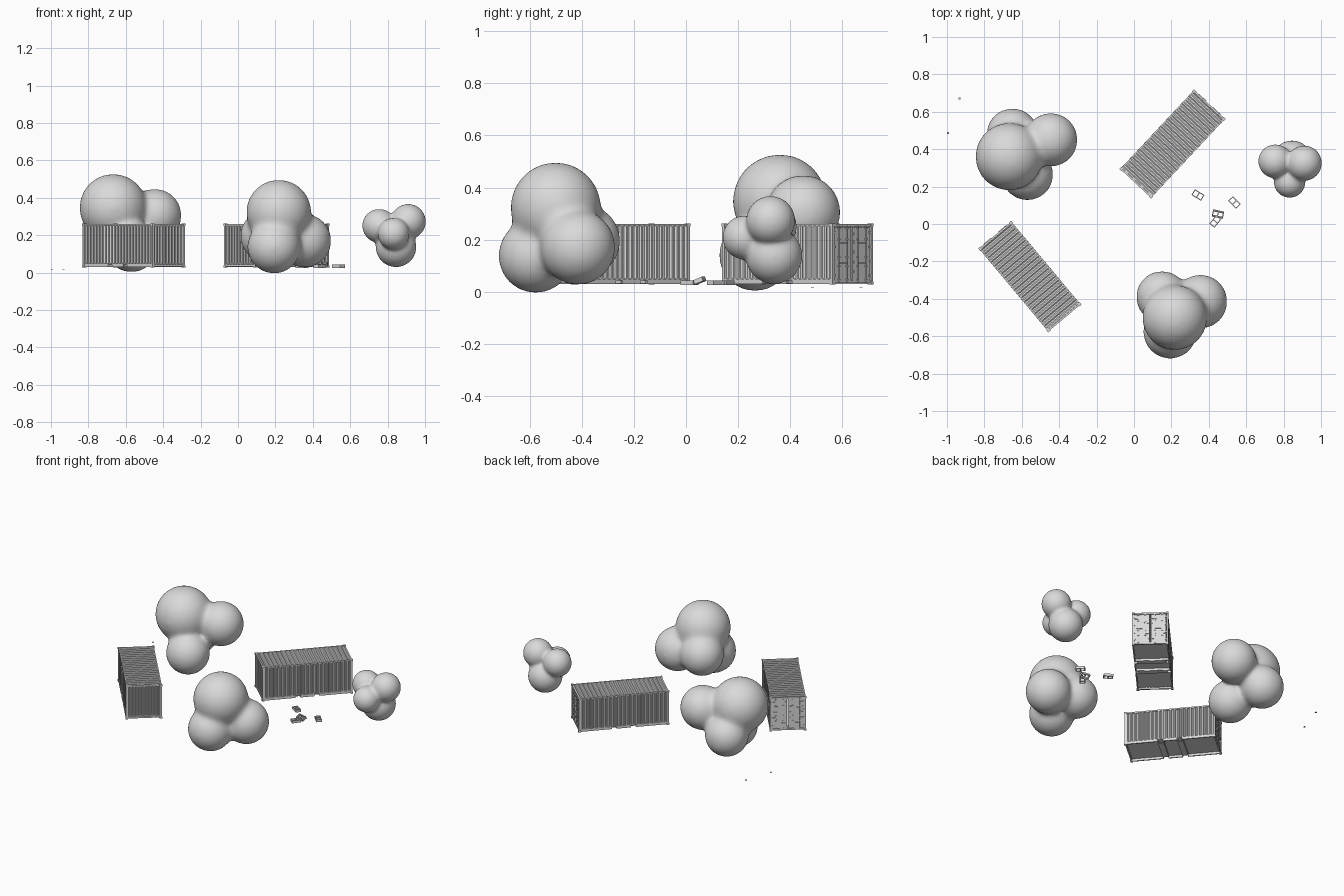
import bpy, bmesh
from math import radians
from mathutils import Matrix, Vector

cube = bpy.data.objects.get("Cube")
if cube:
    bpy.data.objects.remove(cube)

# One plain grey for everything
grey = bpy.data.materials.new("plain_grey")
grey.use_nodes = True
colour = (0.7, 0.7, 0.7, 1)
grey.diffuse_color = colour
grey.node_tree.nodes["Principled BSDF"].inputs["Base Color"].default_value = colour


def finish(name, bm):
    mesh = bpy.data.meshes.new(name)
    bm.to_mesh(mesh)
    bm.free()
    mesh.materials.append(grey)
    return mesh


def place(name, mesh, matrix=Matrix()):
    obj = bpy.data.objects.new(name, mesh)
    bpy.context.scene.collection.objects.link(obj)
    obj.matrix_world = matrix
    return obj


def add_box(bm, centre, size):
    matrix = Matrix.Translation(centre) @ Matrix.Diagonal((*size, 1))
    bmesh.ops.create_cube(bm, size=1, matrix=matrix)


def corrugate(bm, matrix, length, height, ribs, depth):
    """Trapezoid-ribbed sheet facing local -y, ribs running along local z."""
    pitch = length / ribs
    profile = []
    for rib in range(ribs):
        for step, inset in ((0, 0), (0.3, 0), (0.5, depth), (0.8, depth)):
            profile.append(((rib + step) * pitch - length / 2, inset))
    profile.append((length / 2, 0))
    low, high = [[bm.verts.new(matrix @ Vector((u, d, z))) for u, d in profile]
                 for z in (-height / 2, height / 2)]
    for i in range(len(profile) - 1):
        bm.faces.new((low[i], low[i + 1], high[i + 1], high[i]))


# Shipping container, doors at local +x, base at local z = 0
L, W, H = 0.58, 0.228, 0.235
RAIL = 0.012
SIDES = (-1, 1)


def container_frame():
    bm = bmesh.new()
    for sx in SIDES:
        for sy in SIDES:
            x, y = sx * (L - RAIL) / 2, sy * (W - RAIL) / 2
            add_box(bm, (x, y, H / 2), (RAIL, RAIL, H))
            for z in (RAIL / 2, H - RAIL / 2):
                add_box(bm, (x, y, z), (RAIL * 1.4, RAIL * 1.3, RAIL))
        # End rails
        for z in (0.011, H - 0.007):
            add_box(bm, (sx * (L - RAIL) / 2, 0, z), (RAIL * 0.8, W - RAIL, RAIL * 0.9))
    # Long rails; the bottom ones are broken by the forklift pockets
    for sy in SIDES:
        add_box(bm, (0, sy * (W / 2 - 0.005), H - 0.006), (L - RAIL, 0.007, 0.009))
        add_box(bm, (0, sy * (W / 2 - 0.005), 0.019), (L - RAIL, 0.008, 0.005))
        add_box(bm, (0, sy * (W / 2 - 0.005), 0.01), (0.09, 0.008, 0.013))
        for sx in SIDES:
            add_box(bm, (sx * 0.18, sy * (W / 2 - 0.005), 0.01), (0.204, 0.008, 0.013))
    return finish("container_frame", bm)


def container_walls():
    bm = bmesh.new()
    mid = H / 2 + 0.004
    for angle in (0, 180):
        turn = Matrix.Rotation(radians(angle), 4, "Z")
        corrugate(bm, turn @ Matrix.Translation((0, 0.003 - W / 2, mid)),
                  L - 2 * RAIL, H - 0.026, 22, 0.007)
    end = Matrix.Translation((0.004 - L / 2, 0, mid)) @ Matrix.Rotation(radians(-90), 4, "Z")
    corrugate(bm, end, W - 2 * RAIL, H - 0.026, 10, 0.007)
    roof = Matrix.Translation((0, 0, H - 0.002)) @ Matrix.Rotation(radians(-90), 4, "X")
    corrugate(bm, roof, L - 2 * RAIL, W - 0.014, 20, 0.004)
    return finish("container_walls", bm)


def container_floor():
    bm = bmesh.new()
    add_box(bm, (0, 0, 0.021), (L - RAIL, W - RAIL, 0.004))
    # Forklift pockets running across the underside
    for sx in SIDES:
        for edge in SIDES:
            add_box(bm, (sx * 0.062 + edge * 0.017, 0, 0.012), (0.004, W - 0.02, 0.016))
        add_box(bm, (sx * 0.062, 0, 0.004), (0.034, W * 0.8, 0.002))
    return finish("container_floor", bm)


def container_doors():
    bm = bmesh.new()
    face = L / 2 - 0.008
    for sy in SIDES:
        y = sy * W / 4.3
        add_box(bm, (face, y, H / 2), (0.006, W / 2 - 0.018, H - 0.028))
        # Pressed bands, handles and lock rods
        for z in (0.05, 0.087, 0.125, 0.163, 0.195):
            add_box(bm, (face + 0.003, y, z), (0.004, W / 2 - 0.03, 0.012))
        for side in SIDES:
            rod = y + side * 0.023
            add_box(bm, (face + 0.008, rod, H / 2), (0.003, 0.003, H - 0.016))
            for z in (0.018, 0.07, 0.105, 0.175, H - 0.018):
                add_box(bm, (face + 0.007, rod, z), (0.007, 0.008, 0.006))
        for z in (0.083, 0.16):
            add_box(bm, (face + 0.009, y, z), (0.003, 0.04, 0.004))
        # Hinges
        for z in (0.035, 0.09, 0.145, 0.2):
            add_box(bm, (face + 0.005, sy * (W / 2 - 0.013), z), (0.007, 0.012, 0.007))
    return finish("container_doors", bm)


parts = [container_frame(), container_walls(), container_floor(), container_doors()]
for label, x, y, angle in (("back", 0.206, 0.428, 46.9), ("front", -0.557, -0.281, 129.9)):
    spot = Matrix.Translation((x, y, 0.027)) @ Matrix.Rotation(radians(angle), 4, "Z")
    for mesh in parts:
        place(f"{label}_{mesh.name}", mesh, spot)

# Rounded bushes: merged balls given as x, y, z, radius
bushes = {
    "back_bush": ((-0.667, 0.36, 0.347, 0.174), (-0.445, 0.45, 0.305, 0.135),
                  (-0.57, 0.265, 0.14, 0.13), (-0.65, 0.48, 0.18, 0.13)),
    "front_bush": ((0.218, -0.5, 0.323, 0.167), (0.193, -0.577, 0.138, 0.135),
                   (0.355, -0.415, 0.17, 0.136), (0.15, -0.39, 0.195, 0.13)),
    "small_bush": ((0.91, 0.325, 0.273, 0.09), (0.755, 0.335, 0.25, 0.086),
                   (0.845, 0.338, 0.138, 0.105), (0.832, 0.225, 0.208, 0.08)),
}
for name, balls in bushes.items():
    bm = bmesh.new()
    voxel = 0.006 if name == "small_bush" else 0.01
    spread = 12.5 * voxel * voxel
    for x, y, z, r in balls:
        # Slightly larger balls make up for the shrinkage of smoothing
        bmesh.ops.create_icosphere(bm, subdivisions=5, radius=r + spread / r,
                                   matrix=Matrix.Translation((x, y, z)))
    bush = place(name, finish(name, bm))
    remesh = bush.modifiers.new("merge", "REMESH")
    remesh.mode = "VOXEL"
    remesh.voxel_size = voxel
    remesh.use_smooth_shade = True
    smooth = bush.modifiers.new("blend", "SMOOTH")
    smooth.factor = 0.5
    smooth.iterations = 50

# Hollow concrete blocks with two openings
bm = bmesh.new()
for s in SIDES:
    add_box(bm, (0, s * 0.0155, 0), (0.06, 0.005, 0.017))
for s in (-1, 0, 1):
    add_box(bm, (s * 0.0275, 0, 0), (0.005, 0.027, 0.017))
block = finish("hollow_block", bm)
blocks = ((0.342, 0.155, 0.034, -32, 0), (0.449, 0.053, 0.043, -12, 22),
          (0.537, 0.115, 0.034, -46, 0), (0.435, 0.014, 0.034, 52, 0))
for i, (x, y, z, turn, tilt) in enumerate(blocks):
    place(f"hollow_block_{i + 1}", block, Matrix.Translation((x, y, z))
          @ Matrix.Rotation(radians(turn), 4, "Z") @ Matrix.Rotation(radians(tilt), 4, "X"))

# Two small loose chips on the ground
bm = bmesh.new()
add_box(bm, (0, 0, 0), (0.011, 0.011, 0.003))
chip = finish("chip", bm)
for i, (x, y) in enumerate(((-0.932, 0.672), (-0.994, 0.486))):
    place(f"chip_{i + 1}", chip, Matrix.Translation((x, y, 0.015)))
